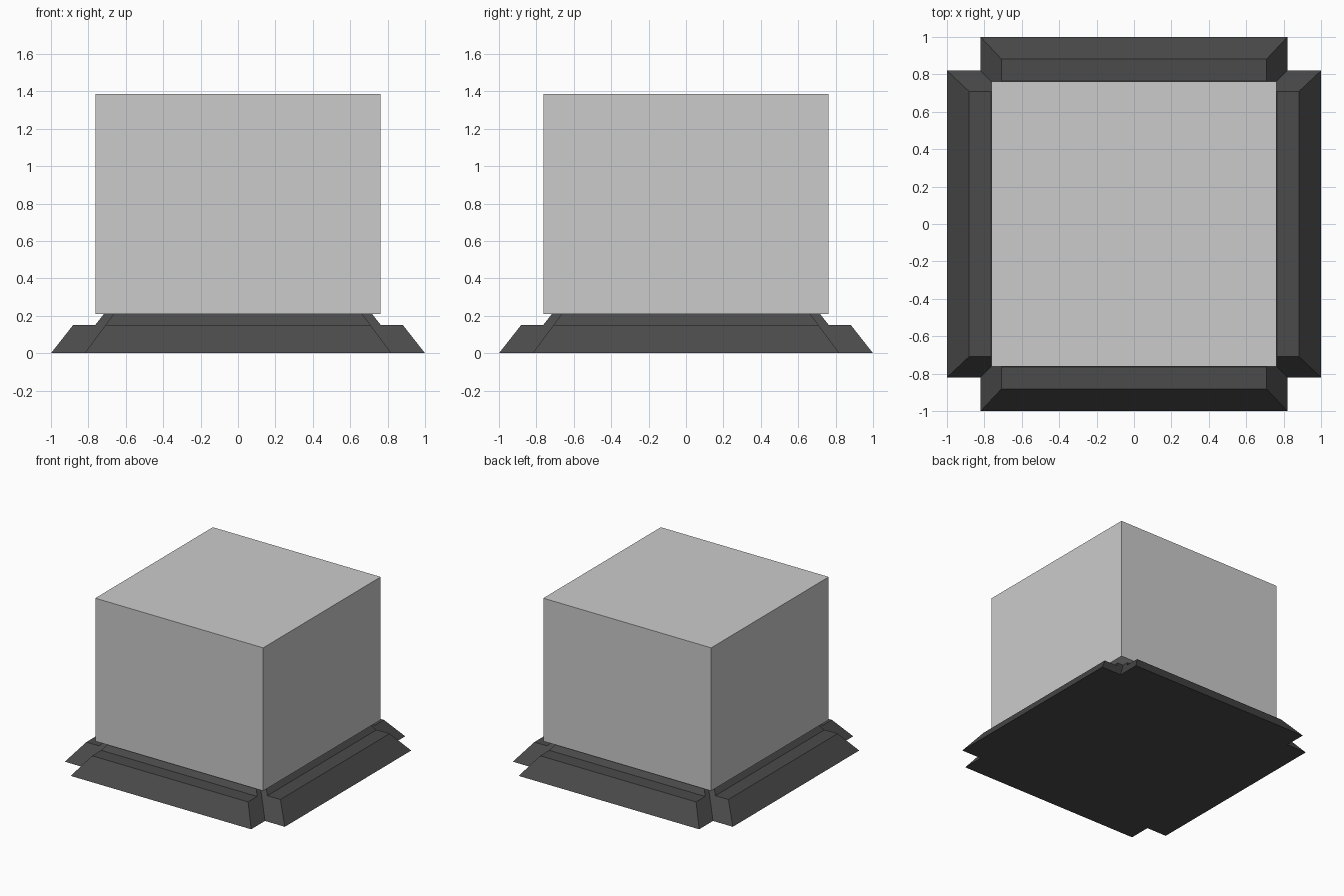
import bpy, bmesh

if "Cube" in bpy.data.objects:
    bpy.data.objects.remove(bpy.data.objects["Cube"])

def material(name, v):
    m = bpy.data.materials.new(name)
    m.diffuse_color = (v, v, v, 1)
    m.use_nodes = True
    m.node_tree.nodes["Principled BSDF"].inputs["Base Color"].default_value = m.diffuse_color
    return m

def plus_outline(arm, half):
    # plus shape: arms reach "arm", each arm is "half" wide either side
    pts = [(arm, -half), (arm, half), (half, half)]
    out = []
    for _ in range(4):
        out += pts
        pts = [(-y, x) for x, y in pts]
    return out

def loft(name, rings, mat=None):
    # rings: (z, arm reach, arm half width), bottom to top
    bm = bmesh.new()
    loops = [[bm.verts.new((x, y, z)) for x, y in plus_outline(a, h)]
             for z, a, h in rings]
    for lo, hi in zip(loops, loops[1:]):
        n = len(lo)
        for i in range(n):
            j = (i + 1) % n
            f = bm.faces.new((lo[i], lo[j], hi[j], hi[i]))
            if f.calc_area() < 1e-6:
                bm.faces.remove(f)
    bm.faces.new(loops[0][::-1])
    bm.faces.new(loops[-1])
    bmesh.ops.remove_doubles(bm, verts=bm.verts, dist=1e-4)
    bmesh.ops.recalc_face_normals(bm, faces=bm.faces)
    me = bpy.data.meshes.new(name)
    bm.to_mesh(me)
    bm.free()
    ob = bpy.data.objects.new(name, me)
    bpy.context.collection.objects.link(ob)
    if mat:
        me.materials.append(mat)
    return ob

# Stepped, notched plinth
loft("stepped_base",
     [(0, 1, 0.82), (0.15, 0.882, 0.709), (0.15, 0.764, 0.709), (0.21, 0.717, 0.664)],
     material("dark_grey", 0.07))

# Block on top
bpy.ops.mesh.primitive_cube_add(size=1, location=(0, 0, (0.21 + 1.385) / 2))
block = bpy.context.object
block.name = "block"
block.scale = (1.526, 1.526, 1.175)
bpy.ops.object.transform_apply(location=False, rotation=False, scale=True)
